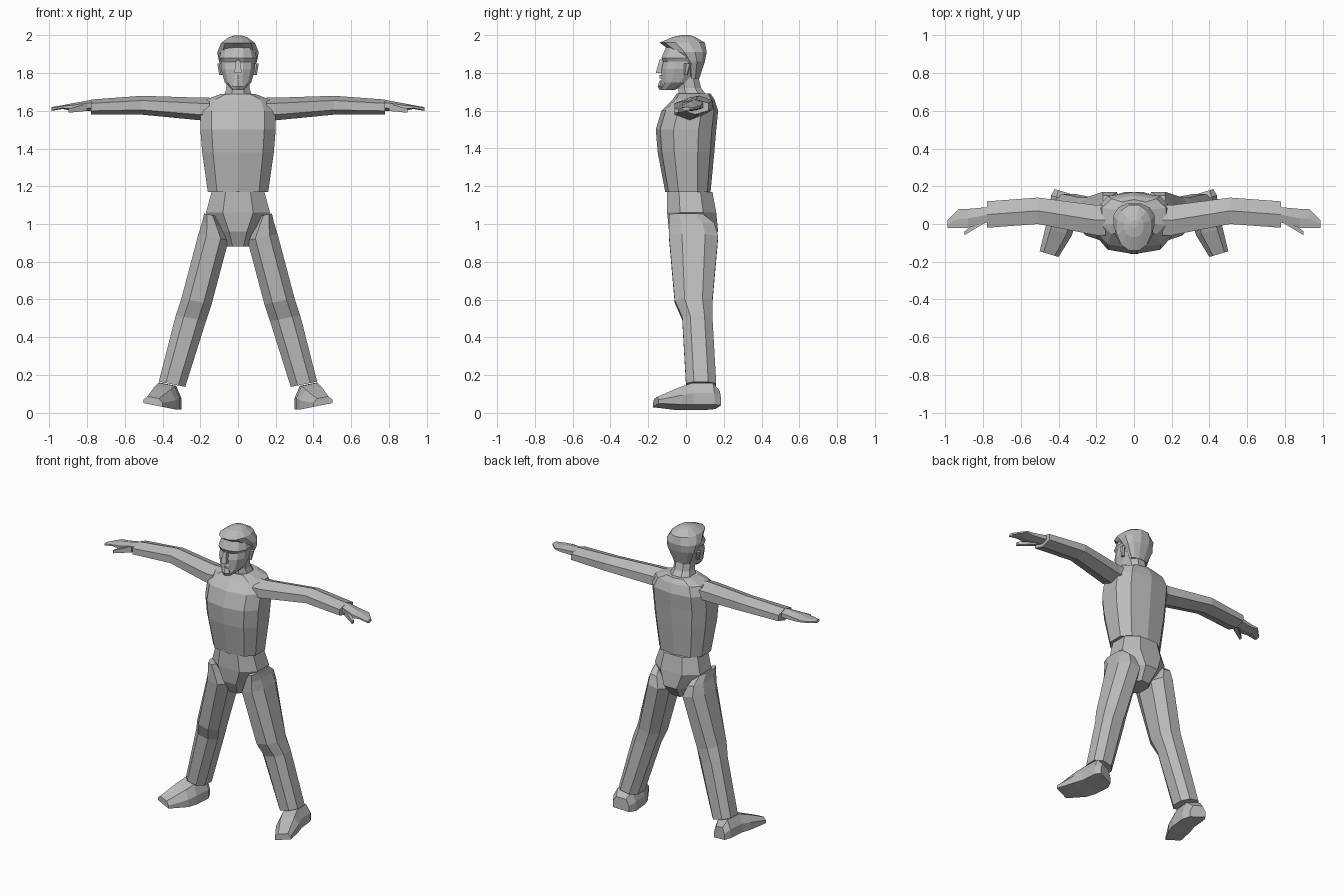
import bpy
import bmesh
import math
from mathutils import Vector

cube = bpy.data.objects.get("Cube")
if cube:
    bpy.data.objects.remove(cube, do_unlink=True)

colour = (.5, .5, .5, 1)
grey = bpy.data.materials.new("plain grey")
grey.use_nodes = True
grey.diffuse_color = colour
grey.node_tree.nodes["Principled BSDF"].inputs["Base Color"].default_value = colour

# Directions of width, depth and travel for each way a part can be lofted
right, back, up = Vector((1, 0, 0)), Vector((0, 1, 0)), Vector((0, 0, 1))
upward = (right, back, up)
sideways = (back, up, right)
forward = (right, up, back)


def polygon(sides, boxiness=1.0):
    """Unit cross-section with a flat front; lower boxiness is squarer."""
    corners = []
    for step in range(sides):
        angle = math.tau * (step + .5) / sides
        across, along = math.cos(angle), math.sin(angle)
        corners.append((math.copysign(abs(across) ** boxiness, across),
                        math.copysign(abs(along) ** boxiness, along)))
    widest = max(across for across, along in corners)
    deepest = max(along for across, along in corners)
    return [(across / widest, along / deepest) for across, along in corners]


def cut(x=0, y=0, z=0, wide=.1, deep=.1):
    """One cross-section: its centre, half width and half depth."""
    return Vector((x, y, z)), wide, deep


def loft(name, directions, shape, *cuts, side=1, slant=0, tilt=0):
    """Skin a part through its cuts; slant and tilt shear each cut."""
    width, depth, travel = directions
    bm = bmesh.new()
    rings = []
    for centre, wide, deep in cuts:
        loop = []
        for across, along in shape:
            offset = across * wide
            place = centre + width * offset + depth * (along * deep + tilt * offset)
            place += travel * slant * offset
            place.x *= side
            loop.append(bm.verts.new(place))
        rings.append(loop)
    for lower, upper in zip(rings, rings[1:]):
        for i in range(len(shape)):
            bm.faces.new((lower[i - 1], lower[i], upper[i], upper[i - 1]))
    bm.faces.new(rings[0])
    bm.faces.new(rings[-1])
    bmesh.ops.recalc_face_normals(bm, faces=bm.faces)
    mesh = bpy.data.meshes.new(name)
    bm.to_mesh(mesh)
    bm.free()
    mesh.materials.append(grey)
    part = bpy.data.objects.new(name, mesh)
    bpy.context.collection.objects.link(part)


diamond = polygon(4)
hexagon = polygon(6)
octagon = polygon(8, boxiness=.85)
round_shape = polygon(12, boxiness=.9)
shoe_shape = [(-1, -1), (1, -1), (1, 0), (.6, 1), (-.6, 1), (-1, 0)]

# Trunk
loft("torso", upward, polygon(10, boxiness=.75),
     cut(y=.01, z=1.17, wide=.16, deep=.12),
     cut(y=0, z=1.38, wide=.19, deep=.15),
     cut(y=0, z=1.5, wide=.2, deep=.16),
     cut(y=.02, z=1.6, wide=.2, deep=.15),
     cut(y=.04, z=1.66, wide=.17, deep=.11),
     cut(y=.04, z=1.69, wide=.09, deep=.09))
loft("pelvis", upward, octagon,
     cut(y=.03, z=.88, wide=.06, deep=.08),
     cut(y=.04, z=.96, wide=.1, deep=.13),
     cut(y=.03, z=1.06, wide=.17, deep=.13),
     cut(y=.02, z=1.17, wide=.14, deep=.12))
loft("neck", upward, octagon,
     cut(y=.05, z=1.64, wide=.09, deep=.09),
     cut(y=.02, z=1.72, wide=.06, deep=.06),
     cut(y=.01, z=1.8, wide=.06, deep=.05))

# Head and face
loft("head", upward, round_shape,
     cut(y=-.1, z=1.71, wide=.03, deep=.04),
     cut(y=-.05, z=1.75, wide=.07, deep=.08),
     cut(y=-.03, z=1.82, wide=.09, deep=.1),
     cut(y=-.02, z=1.86, wide=.09, deep=.1),
     cut(y=-.02, z=1.88, wide=.1, deep=.11),
     cut(y=-.01, z=1.95, wide=.08, deep=.09))
loft("hair", upward, round_shape,
     cut(y=.04, z=1.77, wide=.06, deep=.03),
     cut(y=.04, z=1.86, wide=.1, deep=.06),
     cut(y=.02, z=1.91, wide=.11, deep=.09),
     cut(y=-.02, z=1.96, wide=.09, deep=.12),
     cut(y=-.01, z=1.99, wide=.05, deep=.06),
     cut(y=0, z=2, wide=.02, deep=.02))
loft("nose", upward, diamond,
     cut(y=-.13, z=1.8, wide=.02, deep=.03),
     cut(y=-.12, z=1.87, wide=.01, deep=.02))
loft("moustache", upward, hexagon,
     cut(y=-.12, z=1.77, wide=.03, deep=.02),
     cut(y=-.12, z=1.79, wide=.01, deep=.02))
loft("chin_beard", upward, hexagon,
     cut(y=-.12, z=1.71, wide=.02, deep=.02),
     cut(y=-.12, z=1.73, wide=.03, deep=.03),
     cut(y=-.12, z=1.76, wide=.02, deep=.02))

for label, side in (("left", 1), ("right", -1)):
    loft(label + "_ear", upward, hexagon,
         cut(x=.09, y=0, z=1.79, wide=.01, deep=.01),
         cut(x=.1, y=.01, z=1.85, wide=.01, deep=.02), side=side)

    # Arm and hand
    loft(label + "_arm", sideways, hexagon,
         cut(x=.15, y=.02, z=1.61, wide=.08, deep=.06),
         cut(x=.2, y=.02, z=1.61, wide=.08, deep=.06),
         cut(x=.51, y=.07, z=1.63, wide=.07, deep=.05),
         cut(x=.78, y=.05, z=1.62, wide=.07, deep=.04), side=side)
    loft(label + "_hand", sideways, hexagon,
         cut(x=.77, y=.05, z=1.63, wide=.04, deep=.03),
         cut(x=.88, y=.03, z=1.62, wide=.05, deep=.02),
         cut(x=.93, y=.03, z=1.62, wide=.05, deep=.01),
         cut(x=.99, y=0, z=1.61, wide=.02, deep=.01), side=side)
    loft(label + "_thumb", sideways, diamond,
         cut(x=.8, y=.02, z=1.62, wide=.02, deep=.02),
         cut(x=.9, y=-.05, z=1.6, wide=.01, deep=.01), side=side)

    # Leg and shoe
    loft(label + "_leg", upward, octagon,
         cut(x=.35, y=.08, z=.15, wide=.07, deep=.08),
         cut(x=.25, y=.06, z=.5, wide=.08, deep=.08),
         cut(x=.22, y=.04, z=.59, wide=.08, deep=.1),
         cut(x=.13, y=.04, z=.93, wide=.08, deep=.13),
         cut(x=.14, y=.03, z=1, wide=.05, deep=.12),
         cut(x=.15, y=0, z=1.05, wide=.03, deep=.09), side=side, slant=.2)
    loft(label + "_shoe", forward, shoe_shape,
         cut(x=.37, y=.17, z=.07, wide=.05, deep=.04),
         cut(x=.37, y=.13, z=.09, wide=.07, deep=.06),
         cut(x=.38, y=.02, z=.09, wide=.07, deep=.06),
         cut(x=.4, y=-.04, z=.08, wide=.07, deep=.05),
         cut(x=.45, y=-.16, z=.06, wide=.05, deep=.02), side=side, slant=.3, tilt=.2)
